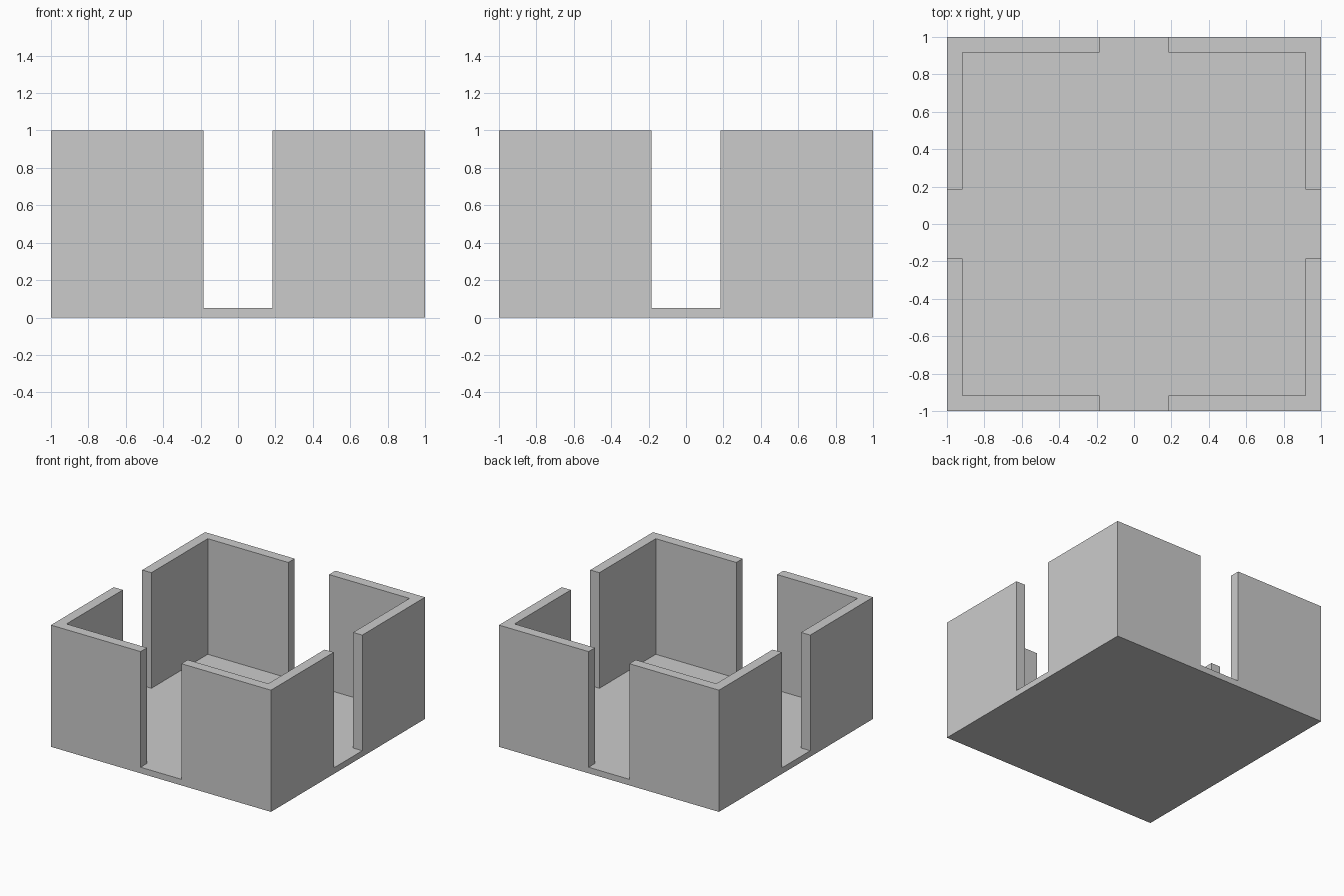
import bpy, bmesh, math

if "Cube" in bpy.data.objects:
    bpy.data.objects.remove(bpy.data.objects["Cube"])

GAP, INNER, OUTER = 0.185, 0.917, 1.0     # half doorway, inner wall face, outer wall face
FLOOR, TOP = 0.05, 1.0
cuts = [-OUTER, -INNER, -GAP, GAP, INNER, OUTER]

bm = bmesh.new()


def raise_faces(faces, height, keep=False):
    """Extrude faces straight up to the given height."""
    res = bmesh.ops.extrude_face_region(bm, geom=faces, use_keep_orig=keep)["geom"]
    for v in (g for g in res if isinstance(g, bmesh.types.BMVert)):
        v.co.z = height
    return [g for g in res if isinstance(g, bmesh.types.BMFace)]


def is_wall(face):
    c = face.calc_center_median()
    near, far = sorted((abs(c.x), abs(c.y)))
    return far > INNER and near > GAP


# Plan grid, raised into a thin floor slab
grid = [[bm.verts.new((x, y, 0)) for y in cuts] for x in cuts]
plan = [bm.faces.new((grid[i][j], grid[i + 1][j], grid[i + 1][j + 1], grid[i][j + 1]))
        for i in range(5) for j in range(5)]
raise_faces(plan, FLOOR, keep=True)

# Four L-shaped corner walls with a doorway in the middle of each side
floor_top = [f for f in bm.faces if all(v.co.z > FLOOR / 2 for v in f.verts)]
raise_faces([f for f in floor_top if is_wall(f)], TOP)

# Merge coplanar faces into clean flat panels
bmesh.ops.recalc_face_normals(bm, faces=bm.faces[:])
bmesh.ops.dissolve_limit(bm, angle_limit=math.radians(1), verts=bm.verts[:], edges=bm.edges[:])

mesh = bpy.data.meshes.new("room_shell")
bm.to_mesh(mesh)
bm.free()
bpy.context.collection.objects.link(bpy.data.objects.new("room_shell", mesh))
